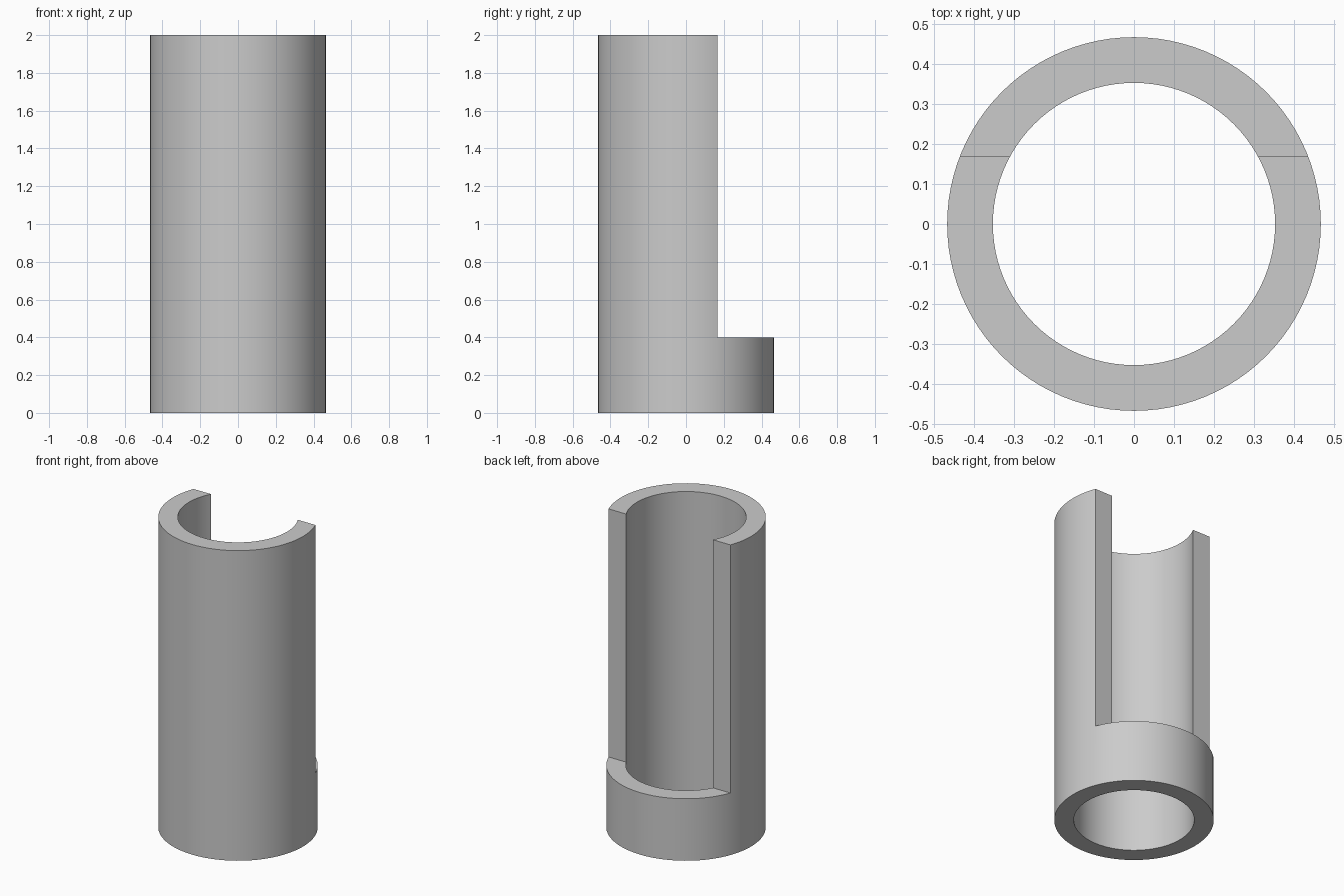
import bpy
import math

OUTER, INNER, HEIGHT = 0.466, 0.352, 2.0
CUT_Y, COLLAR_TOP = 0.168, 0.4

if "Cube" in bpy.data.objects:
    bpy.data.objects.remove(bpy.data.objects["Cube"], do_unlink=True)

grey = bpy.data.materials.new("light_grey")
grey.use_nodes = True
colour = (0.6, 0.6, 0.6, 1)
grey.diffuse_color = colour
grey.node_tree.nodes["Principled BSDF"].inputs["Base Color"].default_value = colour


def cylinder(name, radius, depth):
    bpy.ops.mesh.primitive_cylinder_add(
        vertices=96, radius=radius, depth=depth, location=(0, 0, HEIGHT / 2))
    obj = bpy.context.object
    obj.name = name
    obj.data.materials.append(grey)
    return obj


def subtract(target, cutter):
    mod = target.modifiers.new("cut", "BOOLEAN")
    mod.operation = "DIFFERENCE"
    mod.solver = "EXACT"
    mod.object = cutter
    bpy.ops.object.select_all(action="DESELECT")
    target.select_set(True)
    bpy.context.view_layer.objects.active = target
    bpy.ops.object.modifier_apply(modifier=mod.name)
    bpy.data.objects.remove(cutter, do_unlink=True)


# Tube with a through bore
tube = cylinder("slotted_tube", OUTER, HEIGHT)
subtract(tube, cylinder("bore_cutter", INNER, HEIGHT + 1))

# Open back above the collar
bpy.ops.mesh.primitive_cube_add(size=2, location=(0, CUT_Y + 1, COLLAR_TOP + 1))
window = bpy.context.object
window.name = "window_cutter"
window.data.materials.append(grey)
window.scale.z = 1.0
window.location.z += 0.0
subtract(tube, window)

# Smooth walls, crisp rims
bpy.ops.object.shade_smooth_by_angle(angle=math.radians(30))
